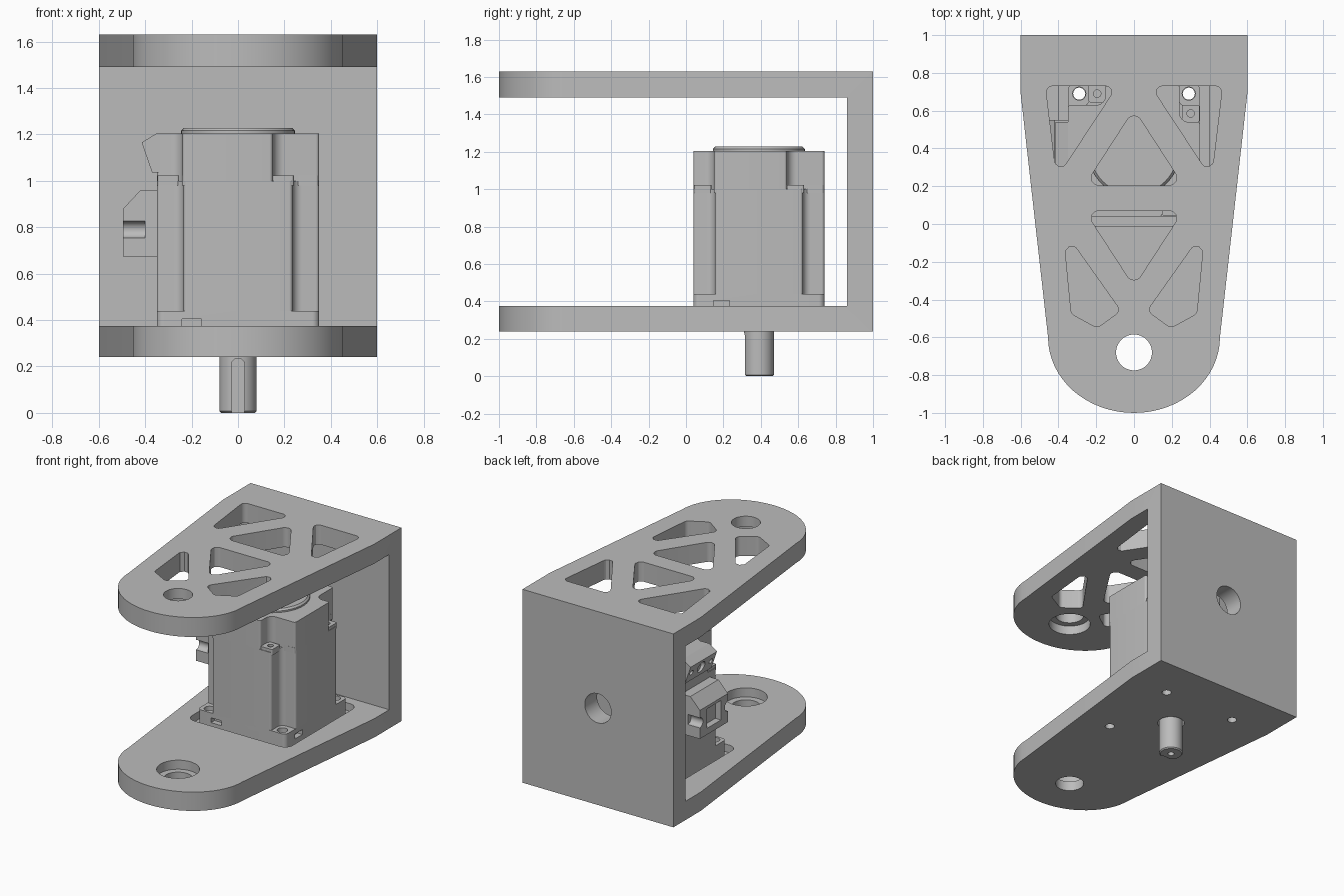
import bpy, bmesh
from math import pi, cos, sin, tan
from mathutils import Vector

if "Cube" in bpy.data.objects:
    bpy.data.objects.remove(bpy.data.objects["Cube"], do_unlink=True)

grey = bpy.data.materials.new("plain grey")
grey.use_nodes = True
grey.diffuse_color = (0.5, 0.5, 0.5, 1)
grey.node_tree.nodes["Principled BSDF"].inputs["Base Color"].default_value = (0.5, 0.5, 0.5, 1)

MY = 0.39   # motor axis in y
HALF = 0.35  # half width of the motor


def rounded(points, r=0.0, steps=6):
    """Outline with filleted corners; a point may carry its own radius."""
    out = []
    n = len(points)
    for i, pt in enumerate(points):
        p = Vector(pt[:2])
        rad = pt[2] if len(pt) > 2 else r
        if rad == 0:
            out.append(p)
            continue
        a = (Vector(points[i - 1][:2]) - p).normalized()
        b = (Vector(points[(i + 1) % n][:2]) - p).normalized()
        half = a.angle(b) / 2
        c = p + (a + b).normalized() * rad / sin(half)
        s = p + a * rad / tan(half) - c
        e = p + b * rad / tan(half) - c
        out += [c + s.lerp(e, k / steps).normalized() * rad for k in range(steps + 1)]
    return out


def circle(cx, cy, r, n=40):
    return [(cx + r * cos(2 * pi * k / n), cy + r * sin(2 * pi * k / n)) for k in range(n)]


def rect(x0, x1, y0, y1):
    return [(x0, y0), (x1, y0), (x1, y1), (x0, y1)]


def prism(name, outline, lo, hi, axis="z", chamfer=0.0):
    """Extrude an outline along an axis."""
    place = {"z": lambda u, v, w: (u, v, w), "y": lambda u, v, w: (u, w, v),
             "x": lambda u, v, w: (w, u, v)}[axis]
    bm = bmesh.new()
    base = bm.faces.new([bm.verts.new(place(p[0], p[1], lo)) for p in outline])
    res = bmesh.ops.extrude_face_region(bm, geom=[base])
    move = Vector(place(0, 0, hi - lo))
    top = [g for g in res["geom"] if isinstance(g, bmesh.types.BMVert)]
    bmesh.ops.translate(bm, verts=top, vec=move)
    if chamfer:
        rim = [e for e in bm.edges if all(v in top for v in e.verts)]
        bmesh.ops.bevel(bm, geom=rim, offset=chamfer, segments=1, affect="EDGES")
    bmesh.ops.recalc_face_normals(bm, faces=bm.faces)
    me = bpy.data.meshes.new(name)
    bm.to_mesh(me)
    bm.free()
    me.materials.append(grey)
    ob = bpy.data.objects.new(name, me)
    bpy.context.collection.objects.link(ob)
    return ob


def activate(ob):
    bpy.ops.object.select_all(action="DESELECT")
    ob.select_set(True)
    bpy.context.view_layer.objects.active = ob


def cut(ob, outline, lo, hi, axis="z"):
    cutter = prism("cutter", outline, lo, hi, axis)
    cutter.hide_render = True
    mod = ob.modifiers.new("cut", "BOOLEAN")
    mod.operation, mod.solver, mod.object = "DIFFERENCE", "EXACT", cutter
    activate(ob)
    bpy.ops.object.modifier_apply(modifier=mod.name)
    bpy.data.objects.remove(cutter, do_unlink=True)


def smooth(ob):
    activate(ob)
    bpy.ops.object.shade_smooth_by_angle(angle=0.5)


def spin(points):
    """Repeat corner points four times around the motor axis."""
    out = []
    for turn in range(4):
        for p in points:
            x, y = p[:2]
            for _ in range(turn):
                x, y = -y, x
            out.append((x, y) + tuple(p[2:]))
    return out


def on_axis(points):
    return [(p[0], p[1] + MY) for p in points]


SIGNS = [(sx, sy) for sx in (-1, 1) for sy in (-1, 1)]

# U-shaped bracket with tapered, round-nosed arms
nose = [(0.455 * cos(a), -0.6 + 0.4 * sin(a)) for a in (-pi * k / 32 for k in range(33))]
bracket = prism("bracket", [(-0.6, 0.69), (-0.6, 1), (0.6, 1), (0.6, 0.69)] + nose, 0.24, 1.63)
cut(bracket, rect(-1, 1, -2, 0.86), 0.375, 1.49)

# lightening windows in the upper arm
rear_window = [(-0.468, 0.73), (-0.09, 0.73), (-0.41, 0.243)]
front_window = [(-0.375, -0.03), (-0.332, -0.475), (-0.195, -0.55), (-0.07, -0.46)]
for side in (1, -1):
    for window in (rear_window, front_window):
        cut(bracket, rounded([(x * side, y) for x, y in window], 0.033), 1.4, 1.7)
for tip, base in ((0.606, 0.205), (-0.33, 0.07)):
    cut(bracket, rounded([(0, tip), (0.26, base), (-0.26, base)], 0.04), 1.4, 1.7)

# counterbored pivot holes, wall hole, motor pocket, shaft and screw holes
cut(bracket, circle(0, -0.68, 0.095), 0.1, 1.8)
cut(bracket, circle(0, -0.68, 0.14), 0.31, 1.555)
cut(bracket, circle(0, 0.935, 0.105), 0.8, 1.1, "y")
cut(bracket, rounded(rect(-0.4, 0.4, MY - 0.4, MY + 0.4), 0.06), 0.32, 0.5)
cut(bracket, circle(0, MY, 0.09), 0.1, 0.5)
for sx, sy in SIGNS:
    cut(bracket, circle(0.29 * sx, MY + 0.3 * sy, 0.032, 20), 0.1, 0.5)
smooth(bracket)

# motor flange with screw holes and edge slots
flange = prism("motor_flange", on_axis(rounded(rect(-HALF, HALF, -HALF, HALF), 0.03)), 0.32, 0.44)
for sx, sy in SIGNS:
    cut(flange, circle(0.29 * sx, MY + 0.3 * sy, 0.035, 20), 0.2, 0.6)
for x, y in spin([(-0.2, -0.36)]):
    wx, wy = (0.042, 0.05) if abs(y) > abs(x) else (0.05, 0.042)
    cut(flange, rect(x - wx, x + wx, MY + y - wy, MY + y + wy), 0.37, 0.405)
smooth(flange)

# motor body with scooped corners
body_corner = [(HALF, 0.235, 0.015), (0.235, 0.235, 0.04), (0.235, HALF, 0.015)]
body = prism("motor_body", on_axis(rounded(spin(body_corner))), 0.44, 1.0)
smooth(body)

# motor end cap with deeper scoops, and its screw tabs
cap_corner = [(HALF, 0.15, 0.015), (0.24, 0.15, 0.05), (0.24, HALF, 0.015)]
cap = prism("motor_cap", on_axis(rounded(spin(cap_corner))), 1.0, 1.205)
smooth(cap)
for i, (x, y) in enumerate(spin([(-0.195, -0.3), (0.195, -0.3)])):
    tab = prism("cap_tab_%d" % (i + 1),
                rounded(rect(x - 0.046, x + 0.046, MY + y - 0.046, MY + y + 0.046), 0.01),
                0.98, 1.022)
    cut(tab, circle(x, MY + y, 0.02, 16), 1.005, 1.1)
boss = prism("cap_boss", circle(0, MY, 0.245, 64), 1.2, 1.228, chamfer=0.012)
smooth(boss)

# output shaft with keyway and centre hole
shaft = prism("shaft", circle(0, MY, 0.08), 0.35, 0.0, chamfer=0.008)
keyway = rounded(rect(-0.028, 0.028, -0.1, 0.235), 0.027)
cut(shaft, keyway, MY - 0.1, MY - 0.055, "y")
cut(shaft, circle(0, MY, 0.022, 20), -0.1, 0.08)
smooth(shaft)

# lower cable connector
plug = [(-0.33, 0.675), (-0.495, 0.675), (-0.495, 0.88), (-0.42, 0.96), (-0.33, 0.96)]
lower = prism("lower_connector", plug, MY - 0.16, MY + 0.16, "y")
for y in (MY - 0.16, MY + 0.16):
    cut(lower, circle(y, 0.79, 0.036, 24), -0.6, -0.4, "x")
cut(lower, rect(MY - 0.08, MY + 0.08, 0.72, 0.86), -0.6, -0.45, "x")
smooth(lower)

# upper angled connector with recessed socket
socket = [(-0.33, 1.035), (-0.37, 1.035), (-0.415, 1.165), (-0.35, 1.205), (-0.33, 1.205)]
upper = prism("upper_connector", socket, MY - 0.15, MY + 0.15, "y")
cut(upper, circle(MY, 1.105, 0.04, 24), -0.6, -0.365, "x")
for y in (MY - 0.11, MY + 0.11):
    cut(upper, circle(y, 1.105, 0.018, 16), -0.6, -0.37, "x")
smooth(upper)
